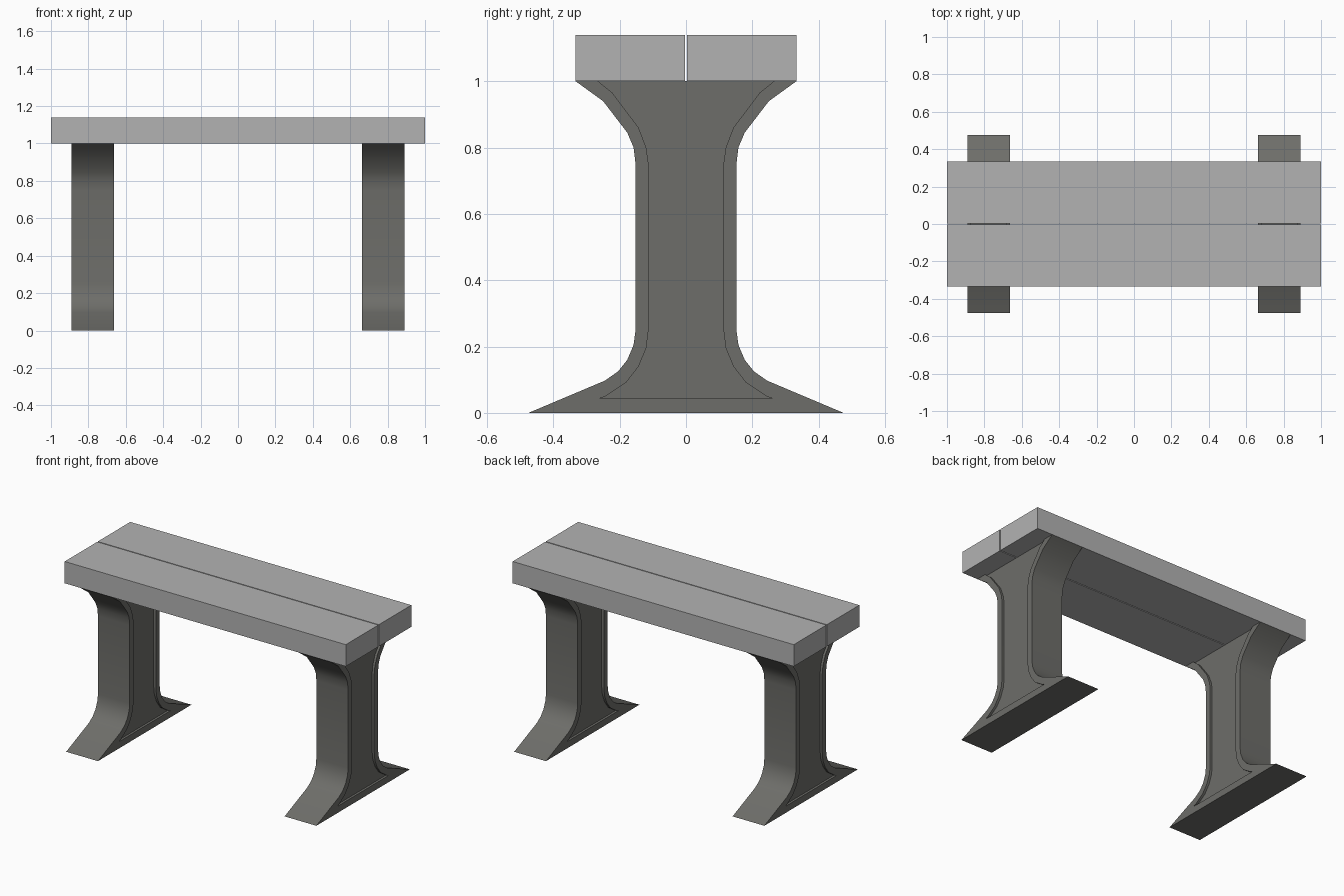
import bpy
import bmesh
import math

cube = bpy.data.objects.get("Cube")
if cube:
    bpy.data.objects.remove(cube, do_unlink=True)


def make_material(name, color):
    mat = bpy.data.materials.new(name)
    mat.use_nodes = True
    mat.diffuse_color = color
    mat.node_tree.nodes["Principled BSDF"].inputs["Base Color"].default_value = color
    return mat


plank_grey = make_material("plank light grey", (0.45, 0.45, 0.45, 1))
leg_grey = make_material("leg dark grey", (0.155, 0.155, 0.143, 1))


def finish(name, bm, mat):
    bmesh.ops.recalc_face_normals(bm, faces=bm.faces)
    mesh = bpy.data.meshes.new(name)
    bm.to_mesh(mesh)
    bm.free()
    mesh.materials.append(mat)
    obj = bpy.data.objects.new(name, mesh)
    bpy.context.collection.objects.link(obj)
    return obj


# Seat planks with a narrow gap between them
def plank(name, y0, y1):
    bm = bmesh.new()
    bmesh.ops.create_cube(bm, size=1)
    for v in bm.verts:
        v.co = (v.co.x * 2, y1 if v.co.y > 0 else y0, 1.14 if v.co.z > 0 else 1.0)
    return finish(name, bm, plank_grey)


plank("front_plank", -0.333, -0.003)
plank("back_plank", 0.003, 0.333)

# Half profiles of a leg (y, z), from foot to top: silhouette and recessed panel
OUTER = [(.475, 0), (.245, .097), (.205, .125), (.177, .16), (.158, .205), (.152, .25),
         (.152, .75), (.158, .8), (.177, .845), (.25, .94), (.333, 1)]
INNER = [(.262, .043), (.243, .05), (.18, .092), (.143, .14), (.12, .195), (.113, .25),
         (.113, .75), (.12, .8), (.143, .86), (.222, .965), (.265, 1)]
HALF_WIDTH = 0.113
RECESS = 0.015


def full_loop(half):
    return half + [(-y, z) for y, z in reversed(half)]


def leg(name, center):
    bm = bmesh.new()

    def loop(points, x):
        return [bm.verts.new((center + x, y, z)) for y, z in full_loop(points)]

    def strip(a, b, closed=False):
        n = len(a)
        for i in range(n if closed else n - 1):
            # the recess stays open at the top, between the two halves
            if not closed and i == len(OUTER) - 1:
                continue
            j = (i + 1) % n
            bm.faces.new((a[i], a[j], b[j], b[i]))

    rims, sides = [], []
    for s in (-1, 1):
        outer = loop(OUTER, s * HALF_WIDTH)
        rim = loop(INNER, s * HALF_WIDTH)
        panel = loop(INNER, s * (HALF_WIDTH - RECESS))
        strip(outer, rim)
        strip(rim, panel)
        bm.faces.new((outer[0], rim[0], rim[-1], outer[-1]))
        bm.faces.new((rim[0], panel[0], panel[-1], rim[-1]))
        bm.faces.new(panel)
        top = len(OUTER) - 1
        sides.append(outer)
        rims.append([outer[top], rim[top], panel[top],
                     panel[top + 1], rim[top + 1], outer[top + 1]])
    # Curved outer walls, sole and top cap
    strip(sides[0], sides[1])
    bm.faces.new((sides[0][0], sides[0][-1], sides[1][-1], sides[1][0]))
    bm.faces.new(rims[0] + rims[1][::-1])
    obj = finish(name, bm, leg_grey)
    bpy.ops.object.select_all(action='DESELECT')
    obj.select_set(True)
    bpy.context.view_layer.objects.active = obj
    bpy.ops.object.shade_smooth_by_angle(angle=math.radians(30))


leg("left_leg", 0.777)
leg("right_leg", -0.777)
